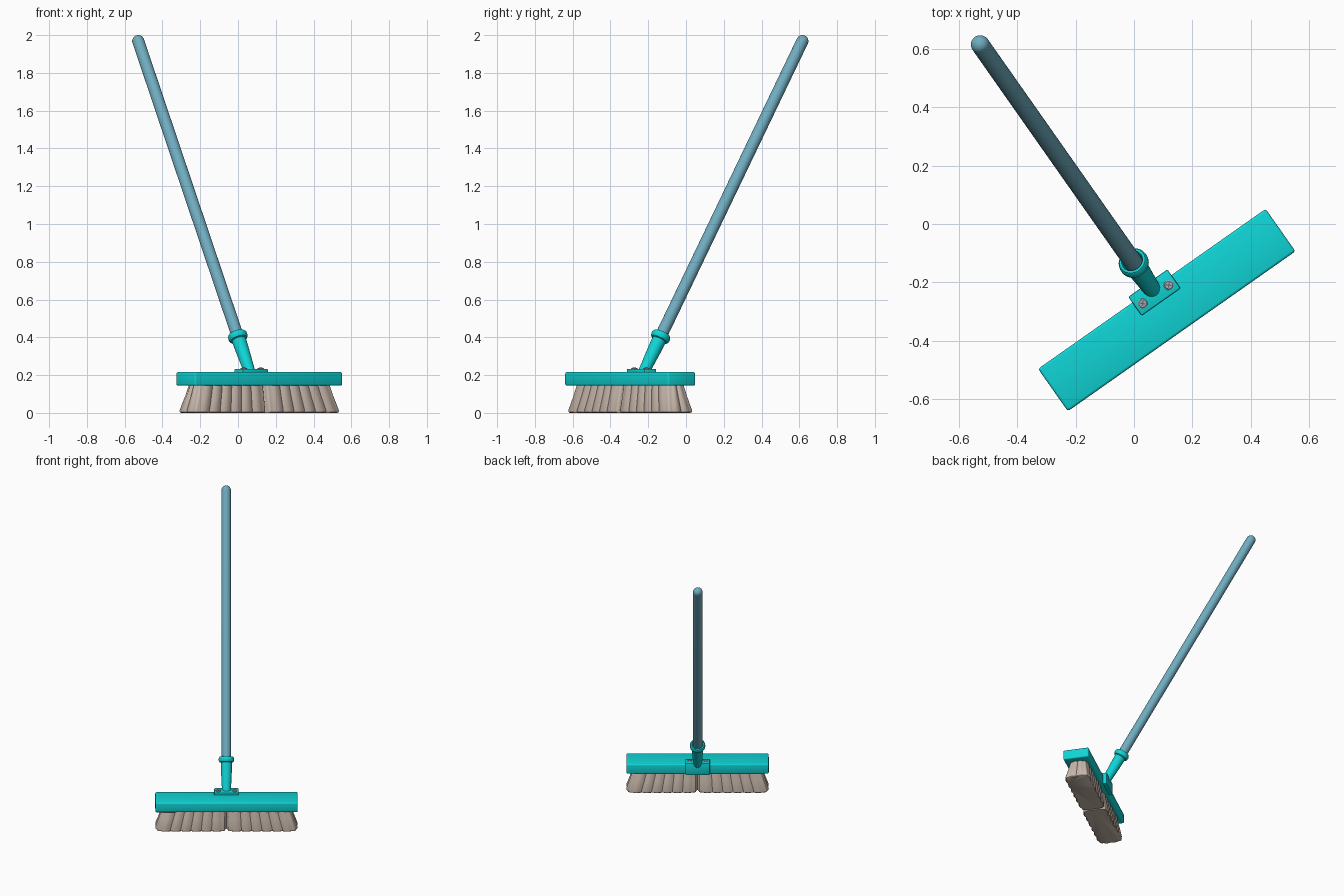
import bpy, bmesh, math
from mathutils import Matrix, Vector

cube = bpy.data.objects.get("Cube")
if cube:
    bpy.data.objects.remove(cube, do_unlink=True)


def material(name, rgb):
    m = bpy.data.materials.new(name)
    m.use_nodes = True
    m.diffuse_color = (*rgb, 1)
    m.node_tree.nodes["Principled BSDF"].inputs["Base Color"].default_value = (*rgb, 1)
    return m


TEAL = material("teal plastic", (0.005, 0.66, 0.67))
BLUE = material("blue grey handle", (0.16, 0.41, 0.52))
BEIGE = material("beige bristles", (0.58, 0.48, 0.41))
GREY = material("grey screw", (0.4, 0.42, 0.46))
DARK = material("dark screw slot", (0.12, 0.14, 0.16))

# Head frame: x along the block, y towards the handle
HEAD = Matrix.Translation((0.1125, -0.2955, 0)) @ Matrix.Rotation(math.radians(35.1), 4, 'Z')
# Handle frame: z runs up the tilted handle
TILT = math.atan(0.586)
POLE = HEAD @ Matrix.Translation((0, 0.078, 0.2)) @ Matrix.Rotation(-TILT, 4, 'X')


def finish(name, bm, mat, frame, smooth=True):
    bmesh.ops.recalc_face_normals(bm, faces=bm.faces)
    me = bpy.data.meshes.new(name)
    bm.to_mesh(me)
    bm.free()
    me.materials.append(mat)
    ob = bpy.data.objects.new(name, me)
    bpy.context.collection.objects.link(ob)
    ob.matrix_world = frame
    if smooth:
        bpy.ops.object.select_all(action='DESELECT')
        ob.select_set(True)
        bpy.context.view_layer.objects.active = ob
        bpy.ops.object.shade_smooth_by_angle(angle=math.radians(35))
    return ob


def loft(bm, rings, cap=True):
    """Skin a list of closed rings of points."""
    rows = [[bm.verts.new(p) for p in ring] for ring in rings]
    n = len(rows[0])
    for a, b in zip(rows, rows[1:]):
        for i in range(n):
            j = (i + 1) % n
            bm.faces.new((a[i], a[j], b[j], b[i]))
    if cap:
        bm.faces.new(rows[0])
        bm.faces.new(rows[-1])


def lathe(name, profile, mat, frame, sides=32):
    bm = bmesh.new()
    turn = [math.tau * i / sides for i in range(sides)]
    loft(bm, [[(r * math.cos(a), r * math.sin(a), z) for a in turn] for r, z in profile])
    return finish(name, bm, mat, frame)


def box(name, size, centre, mat, frame, bevel=0):
    bm = bmesh.new()
    bmesh.ops.create_cube(bm, size=1)
    bmesh.ops.scale(bm, vec=size, verts=bm.verts)
    bmesh.ops.translate(bm, vec=centre, verts=bm.verts)
    if bevel:
        bmesh.ops.bevel(bm, geom=bm.edges[:], offset=bevel, segments=3,
                        profile=0.5, affect='EDGES')
    return finish(name, bm, mat, frame)


# Block
box("head_block", (0.955, 0.178, 0.072), (0, 0, 0.18), TEAL, HEAD, 0.009)


# Bristles: a lobed outline, flaring outwards towards the floor
def lobed_outline(length, half_width, bulge=0.009, cut=0.022):
    x0, x1 = bulge, length - bulge
    w = half_width - bulge
    corners = [(x0 + cut, -w), (x1 - cut, -w), (x1, cut - w), (x1, w - cut),
               (x1 - cut, w), (x0 + cut, w), (x0, w - cut), (x0, cut - w)]
    lobes = [6, 1, 2, 1] * 2
    points = []
    for k, count in enumerate(lobes):
        a, b = Vector(corners[k]), Vector(corners[(k + 1) % 8])
        d = (b - a).normalized()
        out = Vector((d.y, -d.x))
        for i in range(count * 6):
            t = i / (count * 6)
            points.append(a.lerp(b, t) + out * bulge * abs(math.sin(math.pi * t * count)))
    return points


def bristle_ring(z, length, half_width, side):
    return [(side * p.x, p.y, z) for p in lobed_outline(length, half_width)]


for side, label in ((1, "left"), (-1, "right")):
    bm = bmesh.new()
    loft(bm, [bristle_ring(0.15, 0.432, 0.064, side),
              bristle_ring(0.09, 0.450, 0.074, side),
              bristle_ring(0.014, 0.477, 0.088, side),
              bristle_ring(0.004, 0.476, 0.087, side),
              bristle_ring(0.0, 0.471, 0.082, side)])
    finish("bristles_" + label, bm, BEIGE, HEAD)

# Bracket folded over the back edge of the block
bm = bmesh.new()
section = [(0.034, 0.21), (0.034, 0.233), (0.113, 0.233),
           (0.113, 0.147), (0.084, 0.147), (0.084, 0.21)]
loft(bm, [[(x, y, z) for y, z in section] for x in (-0.082, 0.082)])
bmesh.ops.bevel(bm, geom=bm.edges[:], offset=0.005, segments=2, profile=0.5, affect='EDGES')
finish("bracket", bm, TEAL, HEAD)

# Screws with crossed slots
for side, label in ((1, "left"), (-1, "right")):
    spot = HEAD @ Matrix.Translation((side * 0.055, 0.066, 0.23))
    lathe("screw_" + label, [(0.017, 0), (0.017, 0.005), (0.013, 0.008)], GREY, spot, 20)
    for k in range(2):
        box(f"screw_slot_{label}_{k + 1}", (0.018, 0.004, 0.002), (0, 0, 0.008), DARK,
            spot @ Matrix.Rotation(math.pi / 2 * k + math.pi / 4, 4, 'Z'))

# Socket with a rolled collar
lathe("socket", [(0.029, -0.02), (0.031, 0.05), (0.036, 0.15), (0.038, 0.215),
                 (0.046, 0.218), (0.051, 0.226), (0.052, 0.236), (0.051, 0.246),
                 (0.046, 0.254), (0.038, 0.256), (0.035, 0.25), (0.034, 0.2)], TEAL, POLE)

# Handle with a domed tip
R = 0.032
TOP = 1.768 / math.cos(TILT)
dome = [(R * math.cos(a), TOP + R * math.sin(a))
        for a in (math.pi / 2 * i / 8 for i in range(8))]
lathe("handle", [(R, 0.15)] + dome + [(0.001, TOP + R)], BLUE, POLE)
